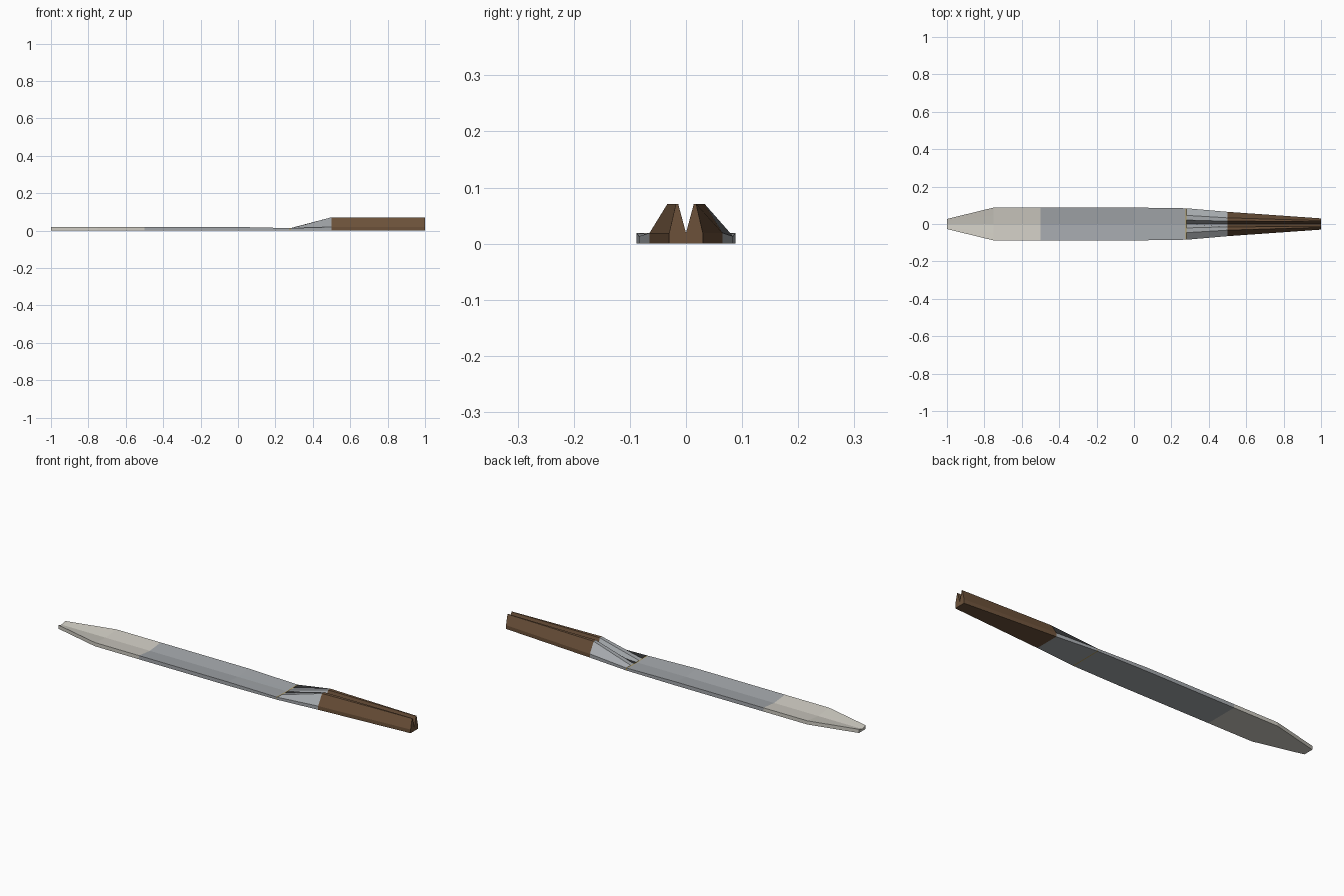
import bpy

old = bpy.data.objects.get("Cube")
if old:
    bpy.data.objects.remove(old)


def material(name, rgb):
    m = bpy.data.materials.new(name)
    m.use_nodes = True
    m.diffuse_color = (*rgb, 1)
    m.node_tree.nodes["Principled BSDF"].inputs["Base Color"].default_value = (*rgb, 1)
    return m


bone = material("pale bone", (0.62, 0.60, 0.54))
steel = material("grey metal", (0.37, 0.39, 0.41))
gold = material("dull gold", (0.45, 0.33, 0.10))
wood = material("brown wood", (0.15, 0.083, 0.042))


def blade_section(x, width, rim, valley):
    """Shallow gutter: low rims sloping down to a centre line."""
    def slope(f):
        return (f * width, valley + (rim - valley) * f)
    return x, [(width, 0), (width, rim), slope(0.55), slope(0.25), (0, valley)]


def grip_section(x, width, outer, inner):
    """Two tall ridges with a sharp groove between them."""
    return x, [(width, 0), (width, 0.019), (outer, 0.071), (inner, 0.071), (0, 0.019)]


def loft(name, sections, mat, cap_start=False, cap_end=False):
    verts, faces = [], []
    for x, half in sections:
        ring = half + [(-y, z) for y, z in reversed(half[:-1])]
        verts += [(x, y, z) for y, z in ring]
    n = len(verts) // len(sections)
    for s in range(len(sections) - 1):
        for i in range(n):
            j = (i + 1) % n
            a, b = s * n, (s + 1) * n
            faces.append((a + i, b + i, b + j, a + j))
    # End caps are fans from the groove, so the notch stays open
    mid = n // 2
    for wanted, base, flip in ((cap_start, 0, False), (cap_end, len(verts) - n, True)):
        if wanted:
            for k in range(1, n - 1):
                tri = [base + mid, base + (mid + k) % n, base + (mid + k + 1) % n]
                faces.append(tri[::-1] if flip else tri)
    mesh = bpy.data.meshes.new(name)
    mesh.from_pydata(verts, [], faces)
    mesh.materials.append(mat)
    obj = bpy.data.objects.new(name, mesh)
    bpy.context.collection.objects.link(obj)
    # Consistent outward normals
    bpy.context.view_layer.objects.active = obj
    obj.select_set(True)
    bpy.ops.object.mode_set(mode='EDIT')
    bpy.ops.mesh.select_all(action='SELECT')
    bpy.ops.mesh.normals_make_consistent(inside=False)
    bpy.ops.object.mode_set(mode='OBJECT')
    obj.select_set(False)
    return obj


# Shared sections where one colour meets the next
tip_joint = blade_section(-0.5, 0.088, 0.019, 0.01)
band_start = blade_section(0.276, 0.084, 0.013, 0.01)
band_end = blade_section(0.281, 0.084, 0.013, 0.01)
grip_joint = grip_section(0.5, 0.065, 0.033, 0.015)

# Pale tapered tip
loft("blade_tip", [blade_section(-1, 0.027, 0.019, 0.01),
                   blade_section(-0.75, 0.088, 0.019, 0.01), tip_joint],
     bone, cap_start=True)

# Long grey blade
loft("blade_body", [tip_joint, blade_section(0, 0.088, 0.019, 0.01), band_start], steel)

# Hairline band between blade and neck
loft("blade_band", [band_start, band_end], gold)

# Neck rising into the ridged grip
loft("neck", [band_end, grip_joint], steel)

# Grooved wooden grip
loft("grip", [grip_joint, grip_section(1, 0.03, 0.018, 0.014)], wood, cap_end=True)
